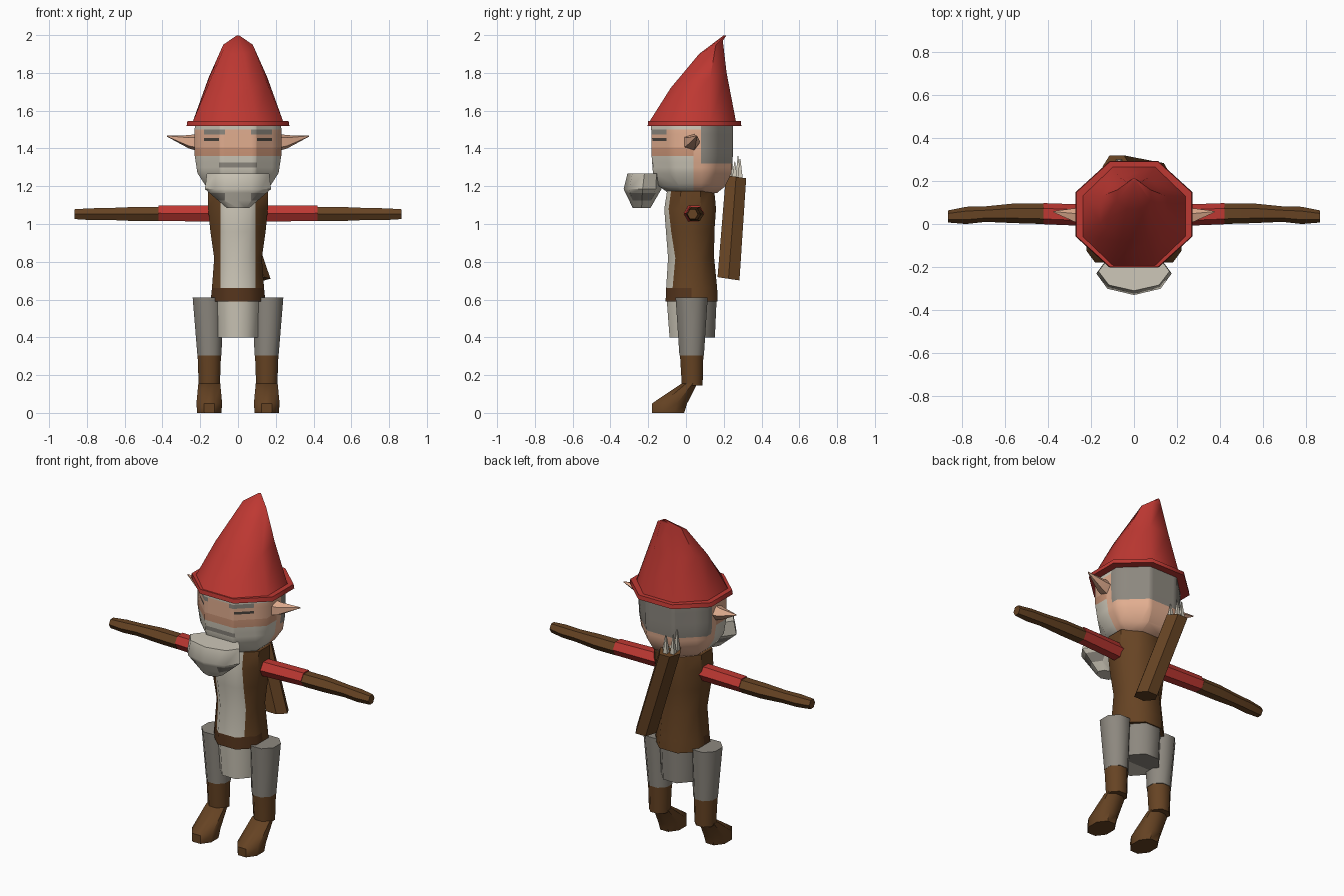
import bpy, bmesh, math

cube = bpy.data.objects.get("Cube")
if cube:
    bpy.data.objects.remove(cube, do_unlink=True)


def material(name, *rgb):
    lin = [((c / 255 + 0.055) / 1.055) ** 2.4 for c in rgb]
    m = bpy.data.materials.new(name)
    m.use_nodes = True
    m.diffuse_color = (*lin, 1)
    m.node_tree.nodes["Principled BSDF"].inputs["Base Color"].default_value = (*lin, 1)
    return m


RED = material("red felt", 190, 56, 50)
BROWN = material("brown leather", 102, 67, 35)
BELT = material("dark leather", 84, 52, 28)
CREAM = material("cream", 205, 199, 184)
GREY = material("grey", 141, 136, 127)
SKIN = material("skin", 226, 174, 144)
CHEEK = material("cheek", 205, 150, 120)
EYE = material("dark eye", 75, 68, 62)
parts = []


def tube(name, rings, n, mats, rule=None, cuts=(), axis="Z", half=True, angle=50):
    """Loft rings of (position, centre a, centre b, radius a, radius b, slope)."""
    bm = bmesh.new()
    step = 2 * math.pi / n
    phase = step / 2 if half else 0
    fit = 1 / math.cos(phase)
    loops = []
    for pos, ca, cb, ra, rb, *slope in rings:
        loop = []
        for i in range(n):
            a = ca + ra * fit * math.cos(i * step + phase)
            b = cb + rb * fit * math.sin(i * step + phase)
            p = pos - (slope[0] * (b - cb) if slope else 0)
            loop.append(bm.verts.new((a, b, p) if axis == "Z" else (p, a, b)))
        loops.append(loop)
    for lo, hi in zip(loops, loops[1:]):
        for i in range(n):
            j = (i + 1) % n
            bm.faces.new((lo[i], lo[j], hi[j], hi[i]))
    bm.faces.new(loops[0][::-1])
    bm.faces.new(loops[-1])
    # Cut lines where a colour changes
    for ax, value in cuts:
        co, no = [0, 0, 0], [0, 0, 0]
        co["xyz".index(ax)], no["xyz".index(ax)] = value, 1
        bmesh.ops.bisect_plane(bm, geom=bm.verts[:] + bm.edges[:] + bm.faces[:],
                               plane_co=co, plane_no=no)
    bmesh.ops.recalc_face_normals(bm, faces=bm.faces)
    if rule:
        for f in bm.faces:
            f.material_index = mats.index(rule(f.calc_center_median()))
    me = bpy.data.meshes.new(name)
    bm.to_mesh(me)
    bm.free()
    for m in mats:
        me.materials.append(m)
    ob = bpy.data.objects.new(name, me)
    bpy.context.collection.objects.link(ob)
    parts.append((ob, angle))
    return ob


def both_sides(values):
    return [("x", s * v) for v in values for s in (-1, 1)]


# Hat leaning back, with an octagonal brim
tube("hat", [(1.54, 0, .035, .24, .23), (1.76, 0, .067, .155, .148, -.27),
             (1.935, 0, .132, .078, .063, -.56), (1.997, 0, .205, .008, .008)], 8, [RED])
tube("hat_brim", [(1.52, 0, .045, .272, .248), (1.545, 0, .045, .268, .245)], 8, [RED])


# Head with hair, brows, eyes, cheeks and short beard
def head_colour(c):
    x = abs(c.x)
    if c.z > 1.5:
        return CREAM if c.y < .08 else GREY
    if c.y > .08:
        return GREY if c.z > 1.32 else SKIN
    if c.z < 1.36:
        if c.y > .04:
            return SKIN
        moustache = c.y < -.1 and 1.30 < c.z < 1.325 and x < .1
        return GREY if moustache else CREAM
    if c.y < -.1:
        if 1.44 < c.z < 1.455 and .1 < x < .18:
            return EYE
        if c.z > 1.475 and x > .07:
            return GREY
    return CHEEK if c.z < 1.405 and c.y < .04 else SKIN


tube("head", [(1.165, 0, .035, .13, .13), (1.2, 0, .033, .17, .175),
              (1.27, 0, .033, .215, .208), (1.36, 0, .033, .229, .215),
              (1.5, 0, .033, .23, .217), (1.535, 0, .033, .226, .217)], 8,
     [SKIN, CHEEK, CREAM, GREY, EYE], head_colour,
     [("z", v) for v in (1.30, 1.32, 1.325, 1.405, 1.44, 1.455, 1.475)]
     + [("y", .04), ("y", .08)] + both_sides((.07, .1, .18)))


# Jutting chin beard
def beard_colour(c):
    return GREY if 1.125 < c.z < 1.165 and abs(c.x) > .07 else CREAM


tube("chin_beard", [(1.085, 0, -.235, .06, .047), (1.185, 0, -.23, .175, .1),
                    (1.268, 0, -.22, .165, .09)], 8, [CREAM, GREY], beard_colour,
     [("z", 1.125), ("z", 1.165)] + both_sides((.07,)), half=False, angle=40)


# Torso: vest over a shirt front, belt at the waist
def torso_colour(c):
    if c.z < .66:
        return BELT if c.y < .03 else BROWN
    return CREAM if c.y < -.04 and abs(c.x) < .092 else BROWN


tube("torso", [(.59, 0, .03, .145, .138), (.66, 0, .03, .138, .135),
               (.82, 0, .027, .126, .122), (.96, 0, .022, .146, .128),
               (1.08, 0, .022, .158, .137), (1.175, 0, .025, .158, .125)], 8,
     [BROWN, BELT, CREAM], torso_colour, both_sides((.092,)) + [("y", .03)])

# Shirt tail below the belt
tube("shirt_tail", [(.4, 0, .033, .108, .12), (.6, 0, .03, .118, .132)], 8, [CREAM, GREY],
     lambda c: CREAM if c.y < .03 else GREY, [("y", .03)])

# Quiver slung across the back, with arrows
tube("quiver", [(.71, .105, .225, .067, .067, .15), (1.25, -.08, .265, .067, .062, .15)],
     6, [BROWN], half=False, angle=30)
for i in range(5):
    t = i * 2 * math.pi / 5
    x, y = -.08 + .035 * math.cos(t), .258 + .03 * math.sin(t)
    tube(f"arrow_{i + 1}", [(1.24, x, y, .014, .014), (1.33 + .015 * (i % 4), x, y, .002, .002)],
         4, [CREAM], angle=30)

for s, side in ((1, "left"), (-1, "right")):
    # Pointed ear
    tube(f"{side}_ear", [(s * .205, .025, 1.432, .05, .05), (s * .26, .035, 1.435, .04, .037),
                         (s * .375, .057, 1.465, .003, .003)], 5, [SKIN], axis="X",
         half=False, angle=30)
    # Sleeve and glove
    tube(f"{side}_sleeve", [(s * .13, .037, 1.055, .05, .05), (s * .42, .048, 1.057, .049, .046)],
         6, [RED], axis="X", half=False, angle=40)
    tube(f"{side}_glove", [(s * .42, .048, 1.053, .048, .043), (s * .55, .05, 1.053, .046, .043),
                           (s * .69, .046, 1.053, .036, .036), (s * .78, .04, 1.052, .04, .036),
                           (s * .865, .035, 1.052, .028, .03)],
         6, [BROWN], axis="X", half=False, angle=40)
    # Trouser leg, boot shaft and forward-reaching foot
    tube(f"{side}_trouser", [(.305, s * .151, .03, .064, .065), (.61, s * .16, .03, .08, .085)],
         8, [GREY])
    tube(f"{side}_boot_shaft", [(.145, s * .152, .033, .056, .055), (.31, s * .152, .03, .062, .062)],
         8, [BROWN])
    tube(f"{side}_foot", [(0, s * .152, -.095, .064, .085), (.05, s * .152, -.087, .068, .093),
                          (.155, s * .152, .018, .058, .042)], 8, [BROWN])

# Smooth round forms, keep crisp edges
for ob, angle in parts:
    bpy.ops.object.select_all(action="DESELECT")
    ob.select_set(True)
    bpy.context.view_layer.objects.active = ob
    bpy.ops.object.shade_smooth_by_angle(angle=math.radians(angle))
